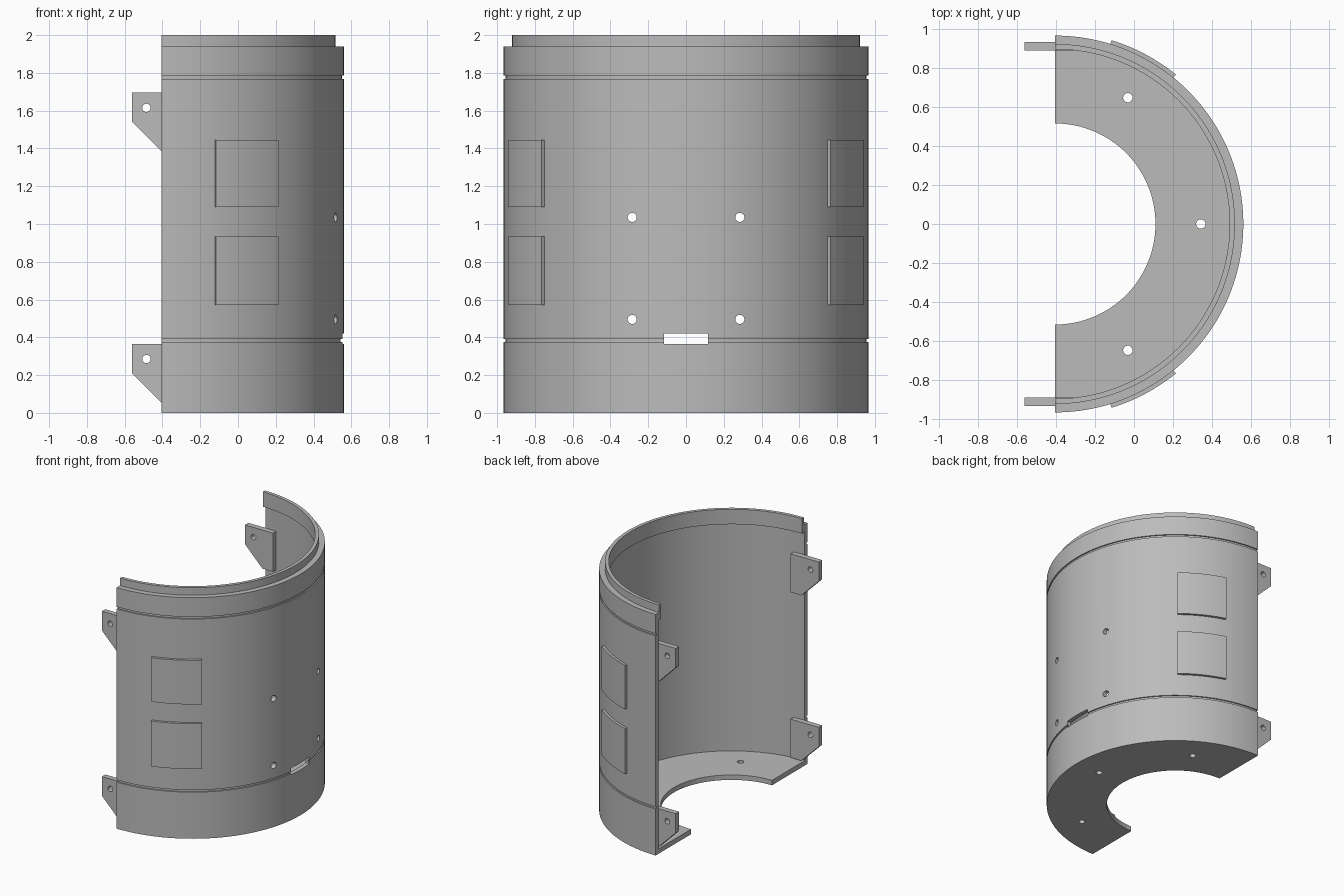
import bpy, bmesh
from math import sin, cos, radians
from mathutils import Matrix, Vector

if "Cube" in bpy.data.objects:
    bpy.data.objects.remove(bpy.data.objects["Cube"], do_unlink=True)

AXIS_X = -0.405          # centre line of the half cylinder
R_OUT, R_IN = 0.965, 0.93

grey = bpy.data.materials.new("plain grey")
grey.use_nodes = True
grey.diffuse_color = (0.5, 0.5, 0.5, 1)
grey.node_tree.nodes["Principled BSDF"].inputs["Base Color"].default_value = (0.5, 0.5, 0.5, 1)


def finish(name, bm):
    bmesh.ops.recalc_face_normals(bm, faces=bm.faces)
    mesh = bpy.data.meshes.new(name)
    bm.to_mesh(mesh)
    bm.free()
    mesh.materials.append(grey)
    obj = bpy.data.objects.new(name, mesh)
    bpy.context.collection.objects.link(obj)
    return obj


def select_only(obj):
    bpy.ops.object.select_all(action='DESELECT')
    obj.select_set(True)
    bpy.context.view_layer.objects.active = obj


def sweep(name, profile, start, end, steps):
    """Turn a closed (radius, height) profile about the centre line."""
    bm = bmesh.new()
    rings = []
    for i in range(steps + 1):
        a = radians(start + (end - start) * i / steps)
        rings.append([bm.verts.new((AXIS_X + r * cos(a), r * sin(a), z)) for r, z in profile])
    n = len(profile)
    for a, b in zip(rings, rings[1:]):
        for j in range(n):
            k = (j + 1) % n
            bm.faces.new((a[j], a[k], b[k], b[j]))
    bm.faces.new(rings[0])
    bm.faces.new(rings[-1])
    return finish(name, bm)


def rod(location, axis, radius=0.024, length=0.3):
    """Round cutter along an axis."""
    bm = bmesh.new()
    turn = Vector((0, 0, 1)).rotation_difference(Vector(axis)).to_matrix().to_4x4()
    bmesh.ops.create_cone(bm, cap_ends=True, segments=24, radius1=radius, radius2=radius,
                          depth=length, matrix=Matrix.Translation(location) @ turn)
    return finish("hole_cutter", bm)


def box(location, size):
    bm = bmesh.new()
    bmesh.ops.create_cube(bm, size=1, matrix=Matrix.Translation(location) @ Matrix.Diagonal((*size, 1)))
    return finish("slot_cutter", bm)


def cut(obj, cutters):
    for cutter in cutters:
        cutter.hide_render = True
        select_only(obj)
        mod = obj.modifiers.new("cut", 'BOOLEAN')
        mod.operation, mod.solver, mod.object = 'DIFFERENCE', 'EXACT', cutter
        bpy.ops.object.modifier_apply(modifier=mod.name)
        bpy.data.objects.remove(cutter, do_unlink=True)


def smooth(obj):
    select_only(obj)
    bpy.ops.object.shade_smooth_by_angle(angle=radians(30))


# Shell with two grooves and an inner lip standing above the rim
groove = R_OUT - 0.01
shell = sweep("shell_wall", [
    (R_IN, 0.02), (R_IN, 1.88), (0.895, 1.88), (0.895, 2.0), (0.922, 2.0), (0.922, 1.94),
    (R_OUT, 1.94), (R_OUT, 1.785), (groove, 1.785), (groove, 1.768), (R_OUT, 1.768),
    (R_OUT, 0.392), (groove, 0.392), (groove, 0.375), (R_OUT, 0.375),
    (R_OUT, 0), (R_IN, 0)], -90, 90, 96)
cutters = [rod((0.5, y, z), (1, 0, 0)) for y in (-0.285, 0.285) for z in (0.495, 1.035)]
cutters.append(box((0.55, 0, 0.3925), (0.3, 0.235, 0.055)))
cut(shell, cutters)
smooth(shell)

# Floor ring with three screw holes
floor = sweep("floor_plate", [(0.515, 0), (R_IN, 0), (R_IN, 0.04), (0.515, 0.04)], -90, 90, 96)
cut(floor, [rod((AXIS_X + 0.747 * cos(radians(a)), 0.747 * sin(radians(a)), 0.02), (0, 0, 1))
            for a in (-60, 0, 60)])
smooth(floor)

for side, label in ((-1, "front"), (1, "back")):
    # Raised curved panels
    for low, high, level in ((0.57, 0.935, "lower"), (1.09, 1.445, "upper")):
        panel = sweep(f"{label}_{level}_panel",
                      [(0.95, low), (0.985, low), (0.985, high), (0.95, high)],
                      side * 51, side * 72.9, 14)
        smooth(panel)

    # Mounting tabs with a sloped lower corner and a bolt hole
    for top, level in ((0.365, "lower"), (1.695, "upper")):
        bm = bmesh.new()
        outline = [(-0.56, top), (-0.56, top - 0.155), (AXIS_X, top - 0.31),
                   (-0.31, top - 0.31), (-0.31, top)]
        face = bm.faces.new([bm.verts.new((x, side * 0.888, z)) for x, z in outline])
        moved = bmesh.ops.extrude_face_region(bm, geom=[face])["geom"]
        bmesh.ops.translate(bm, vec=(0, side * 0.043, 0),
                            verts=[v for v in moved if isinstance(v, bmesh.types.BMVert)])
        tab = finish(f"{label}_{level}_tab", bm)
        cut(tab, [rod((-0.485, side * 0.91, top - 0.08), (0, 1, 0), 0.022)])
        smooth(tab)
